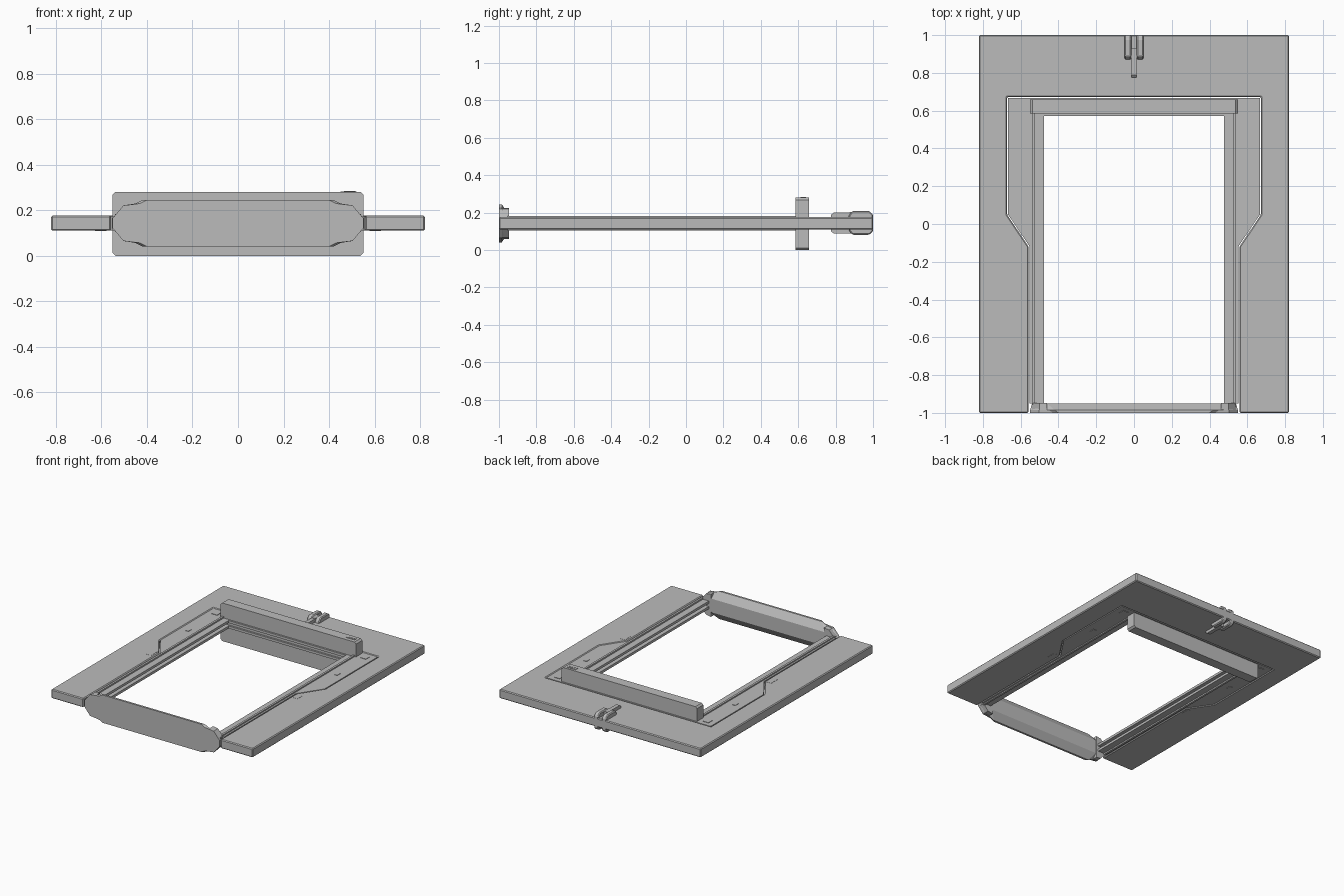
import bpy, bmesh
from mathutils import Vector

if "Cube" in bpy.data.objects:
    bpy.data.objects.remove(bpy.data.objects["Cube"])

grey = bpy.data.materials.new("plain_grey")
grey.diffuse_color = (0.5, 0.5, 0.5, 1)
grey.use_nodes = True
grey.node_tree.nodes["Principled BSDF"].inputs["Base Color"].default_value = grey.diffuse_color
MID = 0.143  # mid-plane of the slab


def finish(name, bm, bevel=0.0):
    bmesh.ops.recalc_face_normals(bm, faces=bm.faces)
    me = bpy.data.meshes.new(name)
    bm.to_mesh(me)
    bm.free()
    me.materials.append(grey)
    ob = bpy.data.objects.new(name, me)
    bpy.context.collection.objects.link(ob)
    if bevel:
        mod = ob.modifiers.new("edge_bevel", 'BEVEL')
        mod.width = bevel
        mod.segments = 1
        mod.limit_method = 'ANGLE'
    return ob


def loft(name, rings, bevel=0.0):
    """Skin matching rings of points and cap both ends."""
    bm = bmesh.new()
    vs = [[bm.verts.new(p) for p in r] for r in rings]
    n = len(vs[0])
    for a, b in zip(vs, vs[1:]):
        for i in range(n):
            j = (i + 1) % n
            bm.faces.new((a[i], a[j], b[j], b[i]))
    bm.faces.new(vs[0])
    bm.faces.new(vs[-1])
    return finish(name, bm, bevel)


def prism(name, pts, axis, lo, hi, bevel=0.0):
    """Extrude a 2D outline along one axis; remaining axes keep their order."""
    def place(p, d):
        v = list(p)
        v.insert(axis, d)
        return Vector(v)
    return loft(name, [[place(p, d) for p in pts] for d in (lo, hi)], bevel)


def box(name, x, y, z, bevel=0.0):
    return prism(name, [(x[0], y[0]), (x[1], y[0]), (x[1], y[1]), (x[0], y[1])],
                 2, z[0], z[1], bevel)


def mirrored(half):
    """Complete a half outline across x = 0."""
    return half + [(-x, y) for x, y in reversed(half)]


# Outer U-shaped slab, with a shouldered inner outline
panel_edge = [(0.558, -1), (0.558, -0.12), (0.672, 0.05), (0.672, 0.672)]
prism("outer_slab", mirrored([(0.82, 1), (0.82, -1)] + panel_edge)
      , 2, 0.11, 0.176, 0.006)

# Inner panel set into the slab, leaving a fine seam
prism("inner_panel", mirrored([(0.668, 0.668), (0.668, 0.052), (0.553, -0.118),
      (0.553, -0.95), (0.525, -0.95), (0.525, 0.585)]), 2, 0.112, 0.174)

# Grooved side rails: a C-shaped channel opening toward the aperture
channel = [(0.54, 0.104), (0.525, 0.104), (0.525, 0.114), (0.477, 0.114),
           (0.477, 0.132), (0.51, 0.132), (0.51, 0.154), (0.477, 0.154),
           (0.477, 0.172), (0.525, 0.172), (0.525, 0.183), (0.54, 0.183)]
for s, side in ((1, "right"), (-1, "left")):
    prism("side_rail_" + side, [(s * x, z) for x, z in channel], 1, -0.955, 0.59)
    # Shallow rectangular fittings on both faces of the slab
    for i, (x, y, w, d) in enumerate([(0.605, 0.612, 0.022, 0.022),
                                      (0.605, 0.29, 0.012, 0.018),
                                      (0.595, -0.15, 0.018, 0.035)]):
        for z in (0.109, 0.174):
            box(f"fitting_{side}_{i}", (s * x - w, s * x + w), (y - d, y + d), (z, z + 0.003))

# Rear rail under the crossbar
rear = [(0.572, 0.114), (0.572, 0.132), (0.587, 0.132), (0.587, 0.154),
        (0.572, 0.154), (0.572, 0.172), (0.61, 0.172), (0.61, 0.114)]
prism("rear_rail", rear, 0, -0.53, 0.53)

# Tall crossbar with clipped corners and a small recessed-looking tab
c = 0.012
prism("crossbar", mirrored([(0.55 - c, 0), (0.55, c), (0.55, 0.28 - c), (0.55 - c, 0.28)]),
      1, 0.585, 0.658)
box("crossbar_tab", (0.45, 0.52), (0.612, 0.642), (0.278, 0.283))
box("crossbar_tab_ridge", (0.465, 0.515), (0.62, 0.632), (0.28, 0.285))

# Front end plate: flat face with sloping back
def end_ring(y, h, top_x, side_h, side_x):
    up = [(side_x, 0.022), (side_x - 0.047, side_h), (top_x + 0.03, side_h + (h - side_h) * 0.35),
          (top_x, h)]
    half = [(x, -z) for x, z in reversed(up)] + up
    return [Vector((x, y, MID + z)) for x, z in mirrored(half)]


loft("front_plate", [end_ring(-1, 0.102, 0.40, 0.078, 0.55),
                     end_ring(-0.985, 0.102, 0.42, 0.078, 0.55),
                     end_ring(-0.95, 0.05, 0.46, 0.04, 0.54)])

# End blocks that join the front plate to the rails
for s, side in ((1, "right"), (-1, "left")):
    block = [(0.46, 0.06), (0.50, 0.066), (0.54, 0.11), (0.54, 0.176), (0.50, 0.22), (0.46, 0.226)]
    prism("end_block_" + side, [(s * x, z) for x, z in block], 1, -0.99, -0.947)

# Rear latch: forked body plus a slim tongue
for s, side in ((1, "right"), (-1, "left")):
    prism("latch_cheek_" + side, [(0.87, 0.105), (0.89, 0.082), (0.98, 0.082), (1, 0.1),
          (1, 0.19), (0.98, 0.209), (0.89, 0.209), (0.87, 0.185)], 0, s * 0.014, s * 0.05, 0.006)
box("latch_bridge", (-0.015, 0.015), (0.875, 0.93), (0.088, 0.203))
prism("latch_tongue", [(0.775, 0.1), (0.79, 0.09), (0.89, 0.09), (0.89, 0.2),
      (0.79, 0.2), (0.775, 0.188)], 0, -0.014, 0.014)
